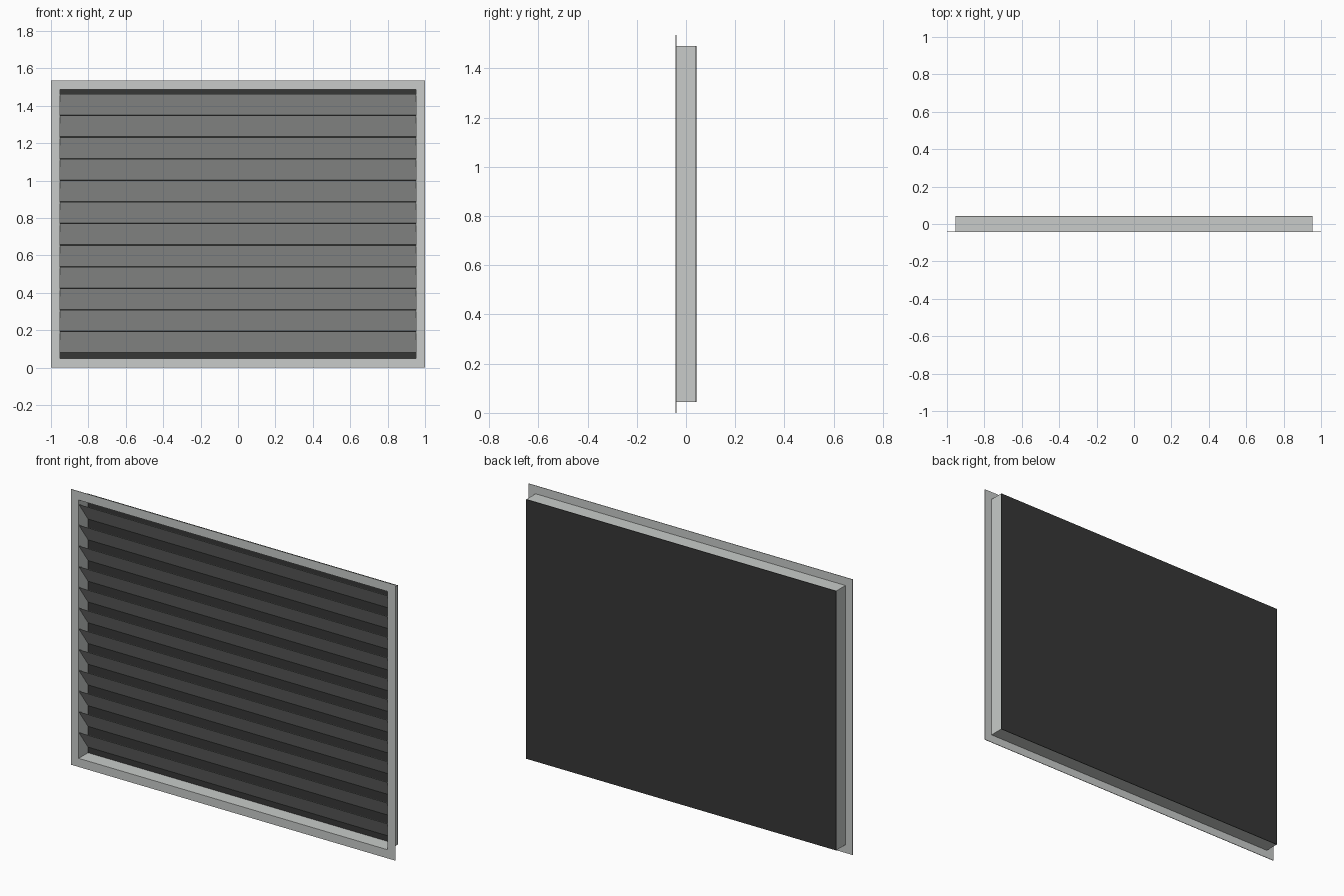
import bpy
import bmesh

cube = bpy.data.objects.get("Cube")
if cube:
    bpy.data.objects.remove(cube, do_unlink=True)

WIDTH, HEIGHT, DEPTH = 2.0, 1.535, 0.085
FRONT, BACK = -DEPTH / 2, DEPTH / 2
LIP = 0.045          # width of the front flange
SHEET = 0.003        # sheet metal thickness


def make_material(name, color):
    mat = bpy.data.materials.new(name)
    mat.use_nodes = True
    mat.diffuse_color = color
    mat.node_tree.nodes["Principled BSDF"].inputs["Base Color"].default_value = color
    return mat


def make_object(name, bm, mat):
    bmesh.ops.recalc_face_normals(bm, faces=bm.faces)
    mesh = bpy.data.meshes.new(name)
    bm.to_mesh(mesh)
    bm.free()
    mesh.materials.append(mat)
    obj = bpy.data.objects.new(name, mesh)
    bpy.context.collection.objects.link(obj)
    return obj


def bridge(bm, loop_a, loop_b):
    n = len(loop_a)
    for i in range(n):
        j = (i + 1) % n
        bm.faces.new((loop_a[i], loop_a[j], loop_b[j], loop_b[i]))


def rectangle(bm, inset, y):
    x = WIDTH / 2 - inset
    return [bm.verts.new((px, y, pz)) for px, pz in
            ((-x, inset), (x, inset), (x, HEIGHT - inset), (-x, HEIGHT - inset))]


def slab(name, inset, y0, y1, mat):
    bm = bmesh.new()
    a, b = rectangle(bm, inset, y0), rectangle(bm, inset, y1)
    bridge(bm, a, b)
    bm.faces.new(a)
    bm.faces.new(b)
    return make_object(name, bm, mat)


def extrude_x(name, profile, half, mat):
    bm = bmesh.new()
    a, b = ([bm.verts.new((x, y, z)) for y, z in profile] for x in (-half, half))
    bridge(bm, a, b)
    bm.faces.new(a)
    bm.faces.new(b)
    return make_object(name, bm, mat)


metal = make_material("light grey metal", (0.58, 0.60, 0.585, 1))
dark = make_material("dark screen", (0.037, 0.038, 0.037, 1))

# Frame: L-shaped section (inset, y) swept around the rectangle
section = [(0, FRONT), (0, FRONT + SHEET), (LIP, FRONT + SHEET),
           (LIP, BACK - SHEET), (LIP + SHEET, BACK - SHEET), (LIP + SHEET, FRONT)]
bm = bmesh.new()
rings = [rectangle(bm, inset, y) for inset, y in section]
for i, ring in enumerate(rings):
    bridge(bm, ring, rings[(i + 1) % len(rings)])
make_object("flanged_frame", bm, metal)

# Dark screen closing the back
slab("back_screen", LIP, BACK - SHEET, BACK, dark)

# Slats: high at the front, sloping down to the screen
COUNT, TOP, PITCH, DROP = 12, 1.462, 0.1155, 0.112
y0, y1 = FRONT + 0.001, BACK - SHEET
for i in range(COUNT):
    z = TOP - i * PITCH
    extrude_x(f"slat_{i + 1}",
              [(y0, z), (y0 + SHEET, z), (y1, z - DROP + SHEET), (y1, z - DROP)],
              WIDTH / 2 - LIP - SHEET, metal)
